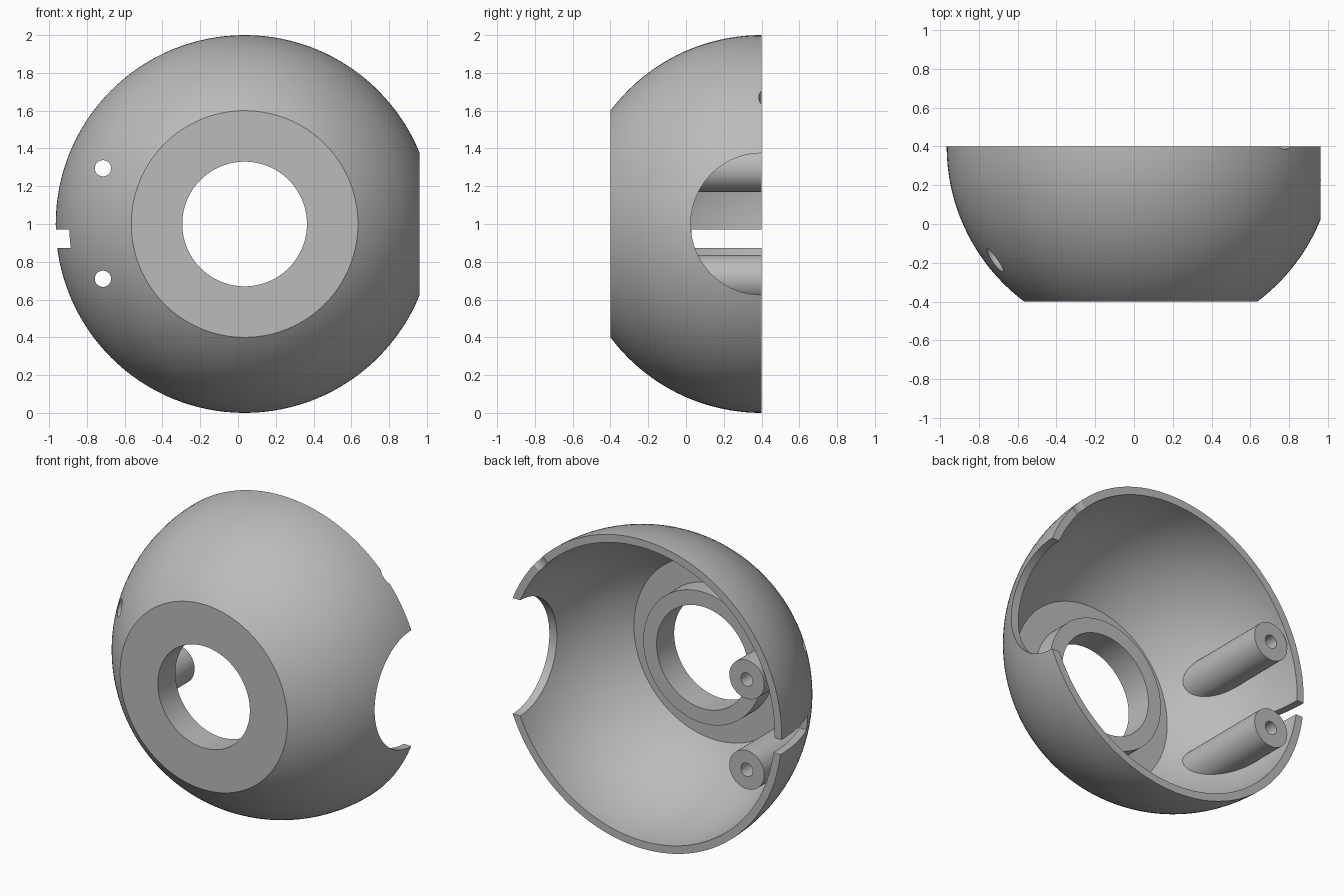
import bpy, bmesh
from math import sin, cos, asin, pi
from mathutils import Vector, Matrix

old = bpy.data.objects.get("Cube")
if old:
    bpy.data.objects.remove(old)

CENTRE = Vector((0.035, 0.4, 1.0))   # sphere centre, on the open rim plane
OUTER, INNER = 1.0, 0.95
SEGMENTS = 128

grey = bpy.data.materials.new("plain grey")
grey.use_nodes = True
colour = (0.5, 0.5, 0.5, 1)
grey.diffuse_color = colour
grey.node_tree.nodes["Principled BSDF"].inputs["Base Color"].default_value = colour


def make(name, bm):
    bmesh.ops.recalc_face_normals(bm, faces=bm.faces)
    mesh = bpy.data.meshes.new(name)
    bm.to_mesh(mesh)
    bm.free()
    mesh.materials.append(grey)
    obj = bpy.data.objects.new(name, mesh)
    bpy.context.collection.objects.link(obj)
    return obj


def rod(name, start, end, radius, sides=48):
    start, end = Vector(start), Vector(end)
    axis = end - start
    bm = bmesh.new()
    bmesh.ops.create_cone(bm, cap_ends=True, segments=sides, radius1=radius,
                          radius2=radius, depth=axis.length)
    turn = axis.to_track_quat('Z', 'Y').to_matrix().to_4x4()
    bm.transform(Matrix.Translation((start + end) / 2) @ turn)
    return make(name, bm)


def box(name, low, high):
    low, high = Vector(low), Vector(high)
    bm = bmesh.new()
    bmesh.ops.create_cube(bm, size=1)
    bm.transform(Matrix.Translation((low + high) / 2) @ Matrix.Diagonal((*(high - low), 1)))
    return make(name, bm)


def ball(name, radius):
    bm = bmesh.new()
    bmesh.ops.create_uvsphere(bm, u_segments=96, v_segments=48, radius=radius)
    bm.transform(Matrix.Translation(CENTRE))
    return make(name, bm)


def activate(obj):
    bpy.ops.object.select_all(action='DESELECT')
    obj.select_set(True)
    bpy.context.view_layer.objects.active = obj


def boolean(obj, tool, operation='DIFFERENCE'):
    activate(obj)
    mod = obj.modifiers.new("cut", 'BOOLEAN')
    mod.operation, mod.solver, mod.object = operation, 'EXACT', tool
    bpy.ops.object.modifier_apply(modifier=mod.name)


def arc(radius, depth, steps=32):
    top = asin(depth / radius)
    return [(radius * cos(top * i / steps), radius * sin(top * i / steps))
            for i in range(steps + 1)]


# Shell: closed profile of (radius, depth in front of the rim) turned about y
profile = arc(OUTER, 0.8)[::-1] + arc(INNER, 0.75)
profile += [(0.425, 0.75), (0.425, 0.62), (0.33, 0.62), (0.33, 0.8)]
bm = bmesh.new()
rings = []
for s in range(SEGMENTS):
    a = 2 * pi * s / SEGMENTS
    rings.append([bm.verts.new(CENTRE + Vector((r * cos(a), -d, r * sin(a))))
                  for r, d in profile])
for s, ring in enumerate(rings):
    after = rings[(s + 1) % SEGMENTS]
    for i in range(len(profile)):
        j = (i + 1) % len(profile)
        bm.faces.new((ring[i], ring[j], after[j], after[i]))
shell = make("shell", bm)

# Side opening, cable slot and shallow rim notch
notch_way = Vector((0.742, 0, 0.67))
notch_at = CENTRE + Vector((0, 0.075, 0))
cutters = [
    rod("side_opening_cutter", (0.5, 0.4, 1), (1.3, 0.4, 1), 0.375, 96),
    box("slot_cutter", (-1.2, 0.03, 0.873), (-0.8, 0.6, 0.97)),
    rod("notch_cutter", notch_at + notch_way * 0.8, notch_at + notch_way * 1.2, 0.09),
]
for cutter in cutters:
    boolean(shell, cutter)

# Screw posts, trimmed to sit inside the wall and drilled through
trim = ball("trim_ball", 0.975)
cutters.append(trim)
parts = [shell]
for name, z in (("upper_post", 1.295), ("lower_post", 0.71)):
    post = rod(name, (-0.715, 0.399, z), (-0.715, -0.5, z), 0.125)
    drill = rod(name + "_drill", (-0.715, 0.7, z), (-0.715, -0.7, z), 0.043, 32)
    boolean(post, trim, 'INTERSECT')
    boolean(post, drill)
    boolean(shell, drill)
    cutters.append(drill)
    parts.append(post)

for cutter in cutters:
    bpy.data.objects.remove(cutter)
for part in parts:
    activate(part)
    bpy.ops.object.shade_smooth_by_angle(angle=pi / 6)
